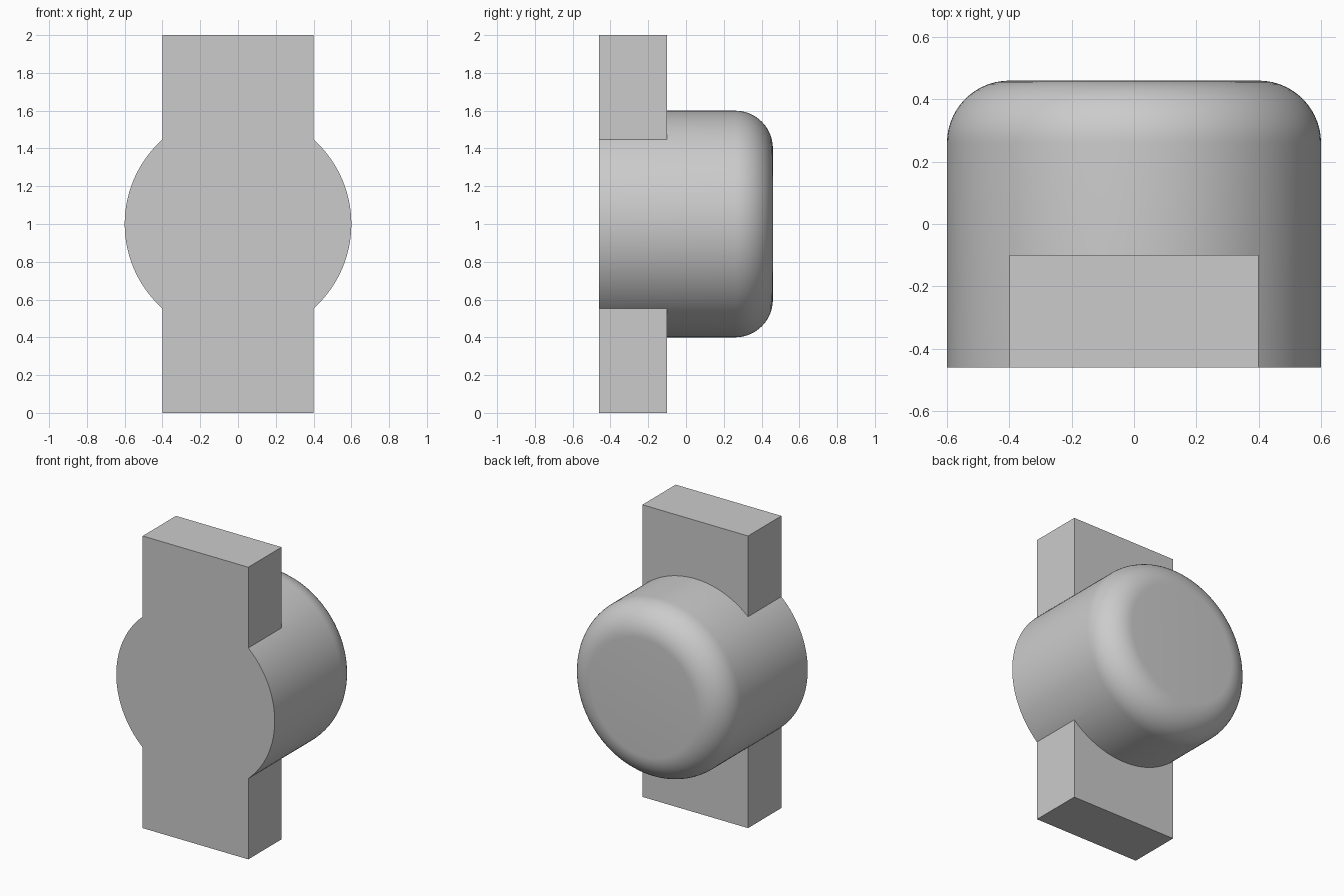
import bpy
import bmesh
import math
from mathutils import Matrix

cube = bpy.data.objects.get("Cube")
if cube:
    bpy.data.objects.remove(cube, do_unlink=True)

FRONT, BACK = -0.46, 0.46
PLATE_BACK = -0.10
RADIUS, FILLET = 0.60, 0.20

grey = bpy.data.materials.new("light grey")
grey.use_nodes = True
colour = (0.6, 0.6, 0.6, 1)
grey.diffuse_color = colour
grey.node_tree.nodes["Principled BSDF"].inputs["Base Color"].default_value = colour


def add_object(name, bm):
    bmesh.ops.recalc_face_normals(bm, faces=bm.faces)
    mesh = bpy.data.meshes.new(name)
    bm.to_mesh(mesh)
    bm.free()
    mesh.materials.append(grey)
    obj = bpy.data.objects.new(name, mesh)
    bpy.context.collection.objects.link(obj)
    return obj


# Round body: a cylinder along y with a generous fillet on its back rim
bm = bmesh.new()
place = Matrix.Translation((0, 0, 1)) @ Matrix.Rotation(-math.pi / 2, 4, "X")
bmesh.ops.create_cone(bm, cap_ends=True, segments=128, radius1=RADIUS,
                      radius2=RADIUS, depth=BACK - FRONT, matrix=place)
rim = [e for e in bm.edges if all(v.co.y > BACK - 0.01 for v in e.verts)]
bmesh.ops.bevel(bm, geom=rim, offset=FILLET, segments=14, profile=0.5,
                affect="EDGES", clamp_overlap=False)
body = add_object("round_body", bm)

# Upright plate, flush with the front of the body
bm = bmesh.new()
size = Matrix.Diagonal((0.8, PLATE_BACK - FRONT, 2, 1))
centre = Matrix.Translation((0, (FRONT + PLATE_BACK) / 2, 1))
bmesh.ops.create_cube(bm, size=1, matrix=centre @ size)
plate = add_object("upright_plate", bm)

# Fuse the two into one solid
union = body.modifiers.new("fuse", "BOOLEAN")
union.operation = "UNION"
union.solver = "EXACT"
union.object = plate
bpy.ops.object.select_all(action="DESELECT")
body.select_set(True)
bpy.context.view_layer.objects.active = body
bpy.ops.object.modifier_apply(modifier=union.name)
bpy.data.objects.remove(plate, do_unlink=True)
body.name = "body_with_plate"
bpy.ops.object.shade_smooth_by_angle(angle=math.radians(30))
